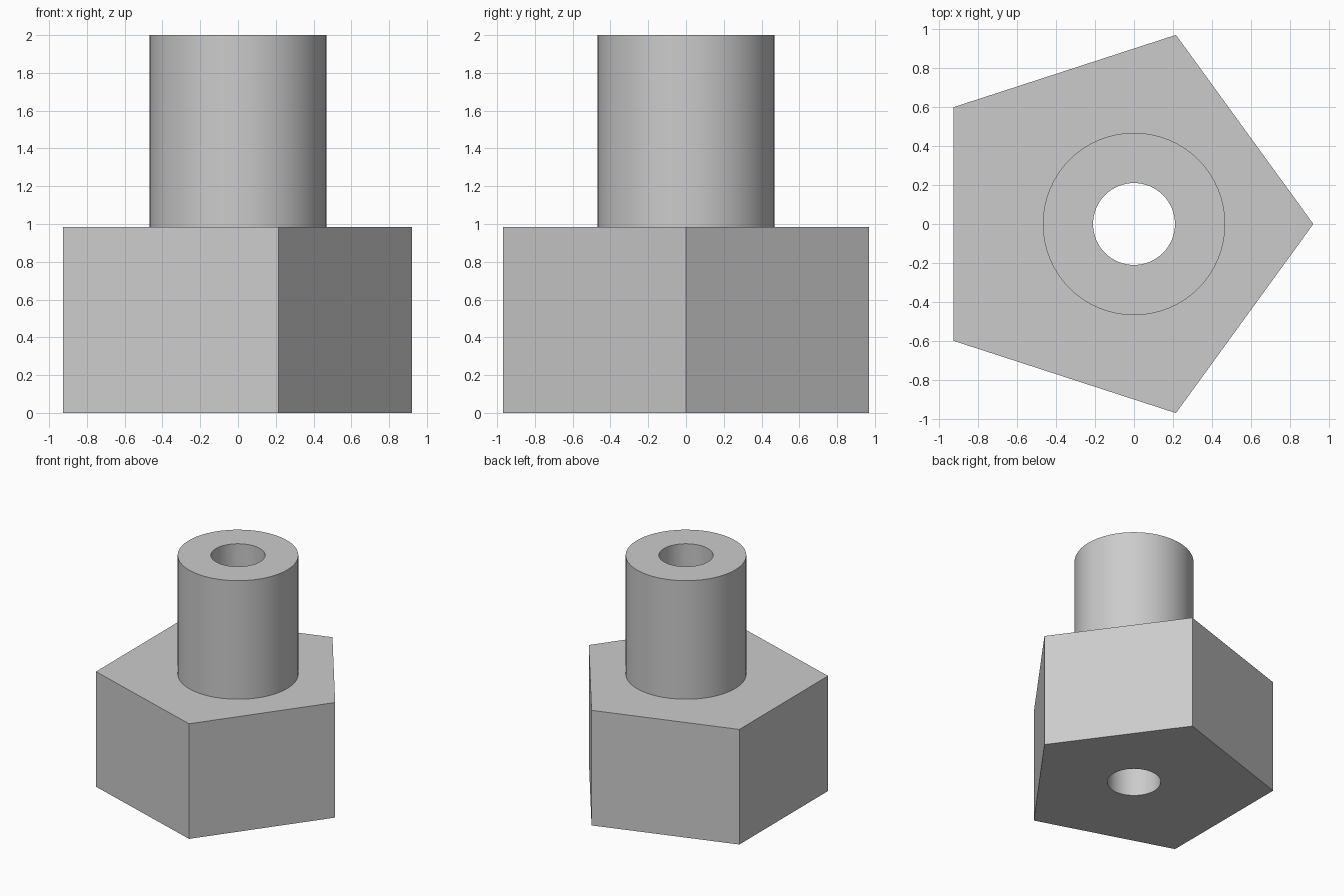
import bpy
import bmesh
from math import cos, sin, tau

cube = bpy.data.objects.get("Cube")
if cube:
    bpy.data.objects.remove(cube, do_unlink=True)

HEIGHT, SHOULDER = 2.0, 0.985
BASE_R, BASE_X = 1.02, -0.1
SLEEVE_R, BORE_R = 0.468, 0.21
SEGMENTS = 64

grey = bpy.data.materials.new("plain grey")
grey.use_nodes = True
colour = (0.6, 0.6, 0.6, 1)
grey.diffuse_color = colour
grey.node_tree.nodes["Principled BSDF"].inputs["Base Color"].default_value = colour

bm = bmesh.new()


def ring(radius, sides, z, x=0.0):
    """Closed loop of edges, first corner on +x."""
    verts = [bm.verts.new((x + radius * cos(tau * i / sides),
                           radius * sin(tau * i / sides), z)) for i in range(sides)]
    for i in range(sides):
        bm.edges.new((verts[i - 1], verts[i]))
    return verts


def wall(low, high):
    """Side faces between two matching rings."""
    for i in range(len(low)):
        bm.faces.new((low[i - 1], low[i], high[i], high[i - 1]))


def cap(outer, inner):
    """Flat face with a hole, between two rings at one height."""
    edges = [bm.edges.get((loop[i - 1], loop[i]))
             for loop in (outer, inner) for i in range(len(loop))]
    bmesh.ops.triangle_fill(bm, edges=edges, use_beauty=True)


# Rings of the pentagonal base, the round sleeve and the bore
base_low = ring(BASE_R, 5, 0, BASE_X)
base_high = ring(BASE_R, 5, SHOULDER, BASE_X)
sleeve_low = ring(SLEEVE_R, SEGMENTS, SHOULDER)
sleeve_high = ring(SLEEVE_R, SEGMENTS, HEIGHT)
bore_low = ring(BORE_R, SEGMENTS, 0)
bore_high = ring(BORE_R, SEGMENTS, HEIGHT)

# Upright walls
wall(base_low, base_high)
wall(sleeve_low, sleeve_high)
wall(bore_low, bore_high)

# Underside, shoulder and sleeve end
cap(base_low, bore_low)
cap(base_high, sleeve_low)
cap(sleeve_high, bore_high)

bmesh.ops.recalc_face_normals(bm, faces=bm.faces[:])
mesh = bpy.data.meshes.new("pentagonal_bushing")
bm.to_mesh(mesh)
bm.free()
mesh.materials.append(grey)

bushing = bpy.data.objects.new("pentagonal_bushing", mesh)
bpy.context.collection.objects.link(bushing)
bpy.ops.object.select_all(action='DESELECT')
bushing.select_set(True)
bpy.context.view_layer.objects.active = bushing
bpy.ops.object.shade_smooth_by_angle(angle=0.6)
